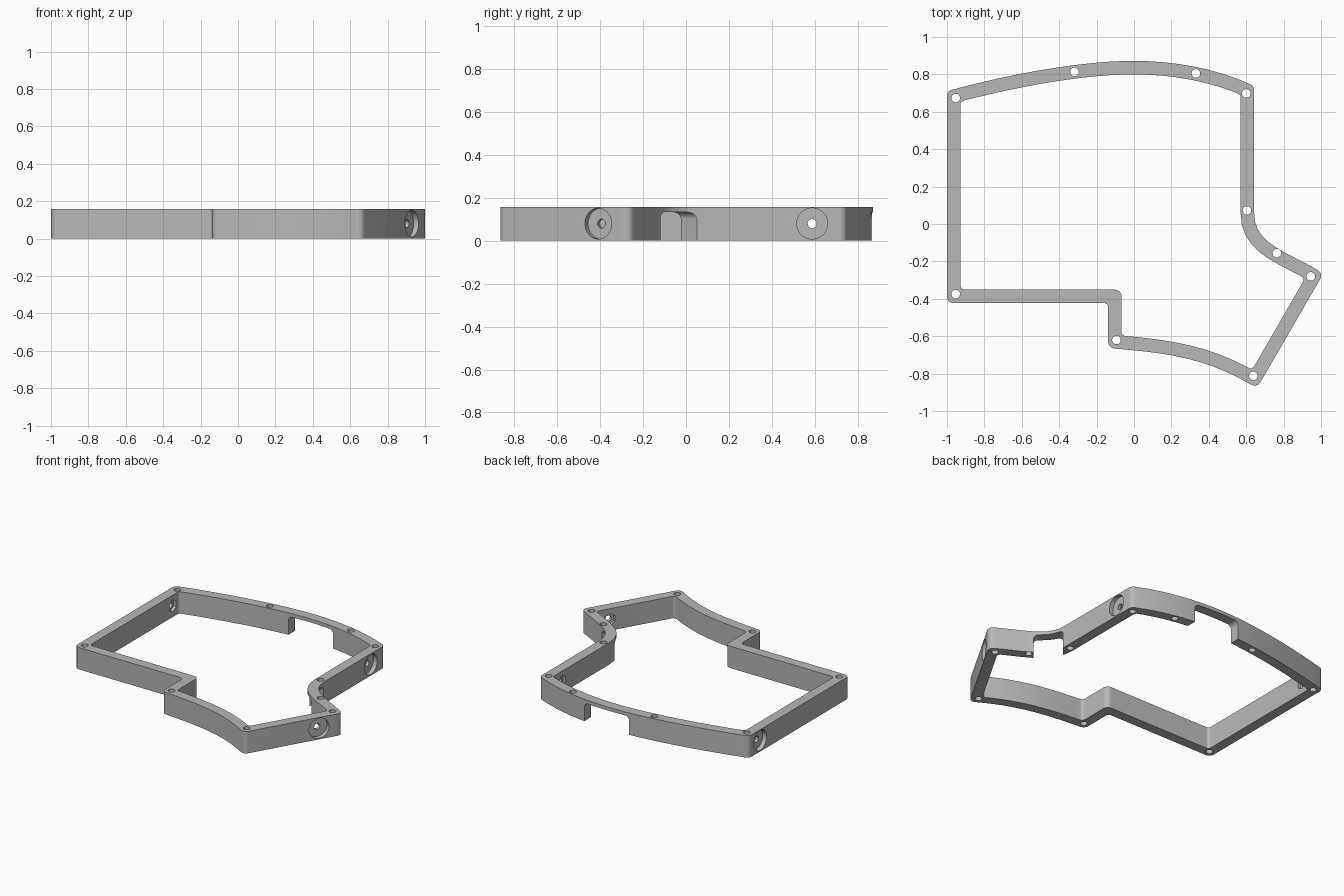
import bpy, bmesh, math
from mathutils import Vector, Matrix

if "Cube" in bpy.data.objects:
    bpy.data.objects.remove(bpy.data.objects["Cube"])

HEIGHT, HALF = 0.157, 0.036

grey = bpy.data.materials.new("plain grey")
grey.use_nodes = True
grey.diffuse_color = (0.48, 0.48, 0.48, 1)
grey.node_tree.nodes["Principled BSDF"].inputs["Base Color"].default_value = (0.48, 0.48, 0.48, 1)


def bezier(a, b, c, d, steps):
    """Points along a cubic curve, without its two ends."""
    a, b, c, d = map(Vector, (a, b, c, d))
    out = []
    for i in range(1, steps):
        t = i / steps
        s = 1 - t
        out.append(a * s**3 + b * 3 * s * s * t + c * 3 * s * t * t + d * t**3)
    return out


# Wall centreline, counterclockwise; True marks a corner to be rounded
path = []


def corner(p):
    path.append((Vector(p), True))


def smooth(points):
    path.extend((Vector(p), False) for p in points)


back_left, front_left = (-0.964, 0.683), (-0.964, -0.387)
step_in, step_out = (-0.102, -0.387), (-0.102, -0.63)
front_tip, side_tip = (0.645, -0.828), (0.964, -0.277)
waist, back_right, apex = (0.606, 0.06), (0.606, 0.715), (0, 0.836)

corner(back_left)
corner(front_left)
corner(step_in)
corner(step_out)
smooth(bezier(step_out, (0.2, -0.655), (0.4, -0.685), front_tip, 10))
corner(front_tip)
corner(side_tip)
smooth(bezier(side_tip, (0.78, -0.17), (0.606, -0.13), waist, 9))
smooth([waist])
corner(back_right)
smooth(bezier(back_right, (0.42, 0.80), (0.2, 0.836), apex, 8))
smooth([apex])
smooth(bezier(apex, (-0.25, 0.836), (-0.6, 0.78), back_left, 12))


def wall_loop(side):
    """Offset the centreline outward (+1) or inward (-1) and round the corners."""
    n = len(path)
    pts = []
    for i, (p, _) in enumerate(path):
        d1 = (p - path[i - 1][0]).normalized()
        d2 = (path[(i + 1) % n][0] - p).normalized()
        n1, n2 = Vector((d1.y, -d1.x)), Vector((d2.y, -d2.x))
        pts.append(p + (n1 + n2) / (1 + n1.dot(n2)) * HALF * side)
    loop = []
    for i, p in enumerate(pts):
        if not path[i][1]:
            loop.append(p)
            continue
        u = (pts[i - 1] - p).normalized()
        v = (pts[(i + 1) % n] - p).normalized()
        convex = (u.x * v.y - u.y * v.x) * side < 0
        radius = 0.036 if convex else 0.022
        half = u.angle(v) / 2
        centre = p + (u + v).normalized() * radius / math.sin(half)
        start = p + u * radius / math.tan(half) - centre
        end = p + v * radius / math.tan(half) - centre
        sweep = start.angle_signed(end)
        for k in range(7):
            loop.append(centre + Matrix.Rotation(-sweep * k / 6, 2) @ start)
    return loop


# Frame wall
bm = bmesh.new()
rings = []
for side, z in ((1, 0), (1, HEIGHT), (-1, HEIGHT), (-1, 0)):
    rings.append([bm.verts.new((p.x, p.y, z)) for p in wall_loop(side)])
count = len(rings[0])
for r in range(4):
    a, b = rings[r], rings[(r + 1) % 4]
    for i in range(count):
        j = (i + 1) % count
        bm.faces.new((a[i], a[j], b[j], b[i]))
bmesh.ops.recalc_face_normals(bm, faces=bm.faces)
mesh = bpy.data.meshes.new("frame_wall")
bm.to_mesh(mesh)
bm.free()
mesh.materials.append(grey)
frame = bpy.data.objects.new("frame_wall", mesh)
bpy.context.collection.objects.link(frame)

cutters = []


def add_cutter(name, bm):
    me = bpy.data.meshes.new(name)
    bm.to_mesh(me)
    bm.free()
    me.materials.append(grey)
    ob = bpy.data.objects.new(name, me)
    ob.hide_render = True
    bpy.context.collection.objects.link(ob)
    cutters.append(ob)


def drill(name, centre, axis, radius, length, sides=24):
    """Round or six-sided cutter centred on a point."""
    bm = bmesh.new()
    turn = Vector(axis).to_track_quat('Z', 'Y').to_matrix().to_4x4()
    bmesh.ops.create_cone(bm, cap_ends=True, segments=sides, radius1=radius, radius2=radius,
                          depth=length, matrix=Matrix.Translation(centre) @ turn)
    add_cutter(name, bm)


def notch(name, centre, width, top, angle):
    """Block cutter open at the bottom, with rounded upper corners."""
    bm = bmesh.new()
    bmesh.ops.create_cube(bm, size=1, matrix=Matrix.Diagonal((width, 0.26, top + 0.1, 1)))
    upper = [e for e in bm.edges if all(v.co.z > 0 for v in e.verts)
             and abs(e.verts[0].co.x - e.verts[1].co.x) < 0.001]
    bmesh.ops.bevel(bm, geom=upper, offset=0.032, segments=6, profile=0.5, affect='EDGES')
    place = Matrix.Translation((centre[0], centre[1], (top - 0.1) / 2))
    bm.transform(place @ Matrix.Rotation(angle, 4, 'Z'))
    add_cutter(name, bm)


# Vertical screw holes
for x, y in ((-0.953, 0.673), (-0.953, -0.375), (-0.094, -0.62), (0.638, -0.812),
             (0.945, -0.28), (0.6, 0.698), (-0.318, 0.813), (0.331, 0.805),
             (0.604, 0.072), (0.764, -0.156)):
    drill("screw_hole", (x, y, HEIGHT / 2), (0, 0, 1), 0.023, 0.4)

# Strap mounts: round outer recess, through bore and six-sided inner pocket
slant = Vector((0.865, -0.502, 0))
for point, out in (((0.642, 0.588), Vector((1, 0, 0))),
                   ((-1.0, 0.588), Vector((-1, 0, 0))),
                   ((0.929, -0.409), slant)):
    face = Vector((point[0], point[1], 0.08))
    drill("mount_recess", face + out * 0.02, out, 0.072, 0.1, 40)
    drill("mount_bore", face - out * HALF, out, 0.021, 0.2)
    drill("nut_pocket", face - out * 0.102, out, 0.043, 0.1, 6)

# Cable openings on the back wall and the curved waist
notch("back_opening", (0.024, 0.84), 0.36, 0.132, 0)
notch("waist_opening", (0.68, -0.055), 0.19, 0.133, math.radians(-39))

bpy.context.view_layer.objects.active = frame
frame.select_set(True)
for ob in cutters:
    mod = frame.modifiers.new(ob.name, 'BOOLEAN')
    mod.operation = 'DIFFERENCE'
    mod.solver = 'EXACT'
    mod.object = ob
    bpy.ops.object.modifier_apply(modifier=mod.name)
for ob in cutters:
    bpy.data.objects.remove(ob)

bpy.ops.object.select_all(action='DESELECT')
frame.select_set(True)
bpy.ops.object.shade_smooth_by_angle(angle=math.radians(30))
